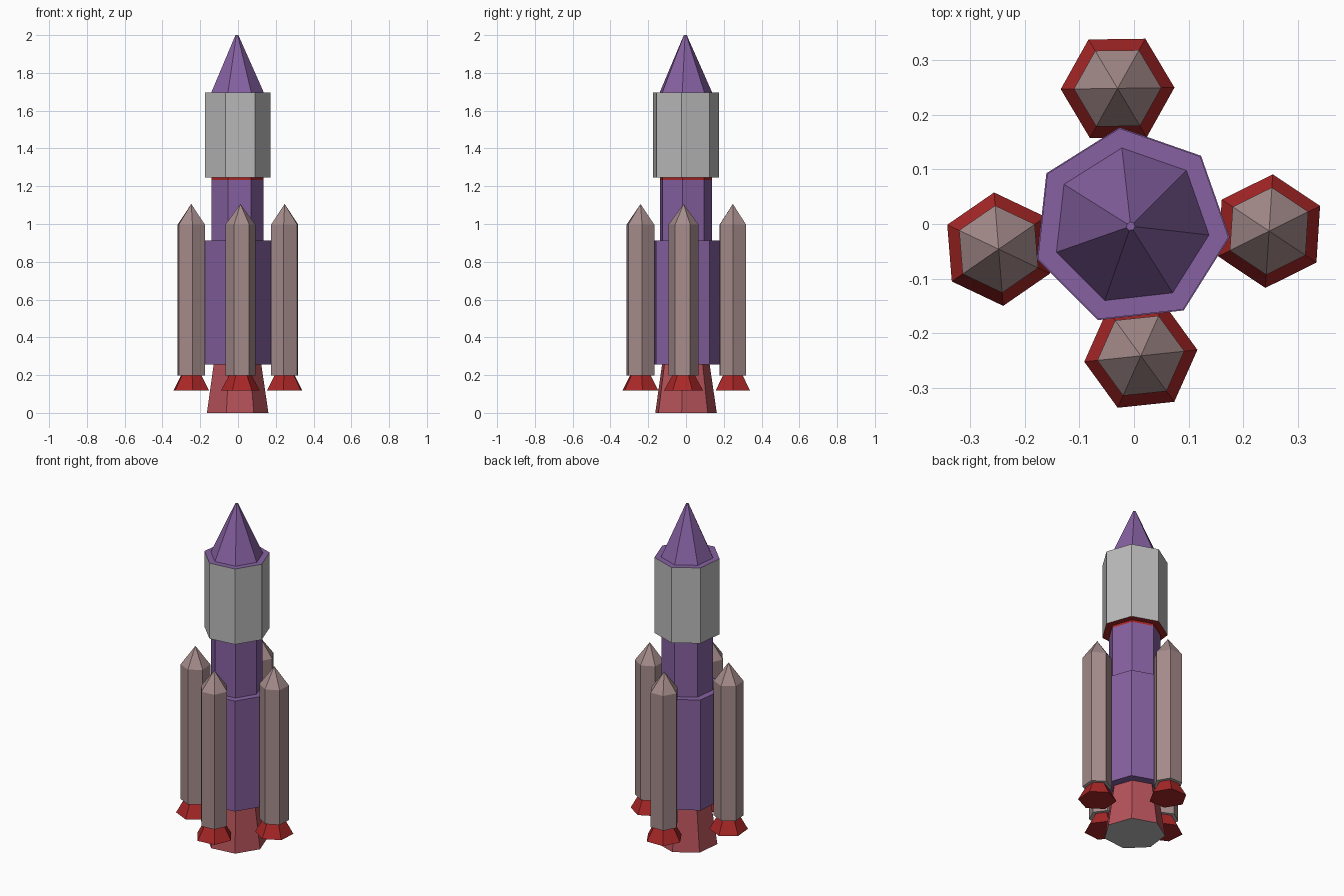
import bpy, bmesh
from math import sin, cos, radians, tau

if "Cube" in bpy.data.objects:
    bpy.data.objects.remove(bpy.data.objects["Cube"])


def material(name, rgb):
    m = bpy.data.materials.new(name)
    m.diffuse_color = (*rgb, 1)
    m.use_nodes = True
    m.node_tree.nodes["Principled BSDF"].inputs["Base Color"].default_value = m.diffuse_color
    return m


GREY = material("grey", (0.5, 0.5, 0.5))
PURPLE = material("purple", (0.24, 0.12, 0.36))
PINK = material("pink_red", (0.46, 0.085, 0.10))
RED = material("dark_red", (0.40, 0.02, 0.02))
MAUVE = material("mauve", (0.38, 0.26, 0.26))


def lathe(name, profile, mats, sides, turn, loc):
    """Flat-sided lathe; profile runs bottom to top, one material per segment."""
    bm = bmesh.new()
    rings = []
    for r, z in profile:
        if r == 0:
            rings.append([bm.verts.new((0, 0, z))])
        else:
            rings.append([bm.verts.new((r * cos(a), r * sin(a), z)) for a in
                          (radians(turn) + tau * i / sides for i in range(sides))])
    slots = list(dict.fromkeys(mats))
    for low, high, mat in zip(rings, rings[1:], mats):
        if len(low) == 1:
            faces = [bm.faces.new(high[::-1])]
            bm.verts.remove(low[0])
        elif len(high) == 1:
            faces = [bm.faces.new((low[i], low[(i + 1) % sides], high[0]))
                     for i in range(sides)]
        else:
            faces = [bm.faces.new((low[i], low[(i + 1) % sides],
                                   high[(i + 1) % sides], high[i]))
                     for i in range(sides)]
        for f in faces:
            f.material_index = slots.index(mat)
    me = bpy.data.meshes.new(name)
    bm.to_mesh(me)
    bm.free()
    for m in slots:
        me.materials.append(m)
    ob = bpy.data.objects.new(name, me)
    ob.location = (*loc, 0)
    bpy.context.collection.objects.link(ob)
    return ob


def core(name, profile, mats):
    return lathe(name, profile, mats, 7, -6.4, (-0.006, -0.004))


# Central rocket, seven-sided
core("main_nozzle", [(0, 0), (0.168, 0), (0.13, 0.257)], [GREY, PINK])
core("lower_stage", [(0.13, 0.257), (0.182, 0.257), (0.182, 0.912), (0.142, 0.912)],
     [PURPLE] * 3)
core("upper_stage", [(0.142, 0.912), (0.142, 1.234)], [PURPLE])
core("red_collar", [(0.142, 1.234), (0.142, 1.247), (0.18, 1.247)], [RED, RED])
core("payload_section", [(0.18, 1.247), (0.18, 1.695), (0.144, 1.695)], [GREY, PURPLE])
core("nose_cone", [(0.144, 1.695), (0.008, 2.0), (0, 2.0)], [PURPLE, PURPLE])

# Four side boosters, six-sided, each with its own turn
boosters = {"right": (0.247, -0.013, 26.3), "back": (-0.03, 0.248, 0.8),
            "left": (-0.2475, -0.046, 34.6), "front": (0.0125, -0.241, 6)}
for side, (x, y, turn) in boosters.items():
    lathe(side + "_booster_nozzle", [(0, 0.118), (0.104, 0.118), (0.06, 0.198)],
          [RED, RED], 6, turn, (x, y))
    lathe(side + "_booster", [(0.06, 0.198), (0.08, 0.198), (0.08, 0.997), (0, 1.106)],
          [GREY, MAUVE, MAUVE], 6, turn, (x, y))
